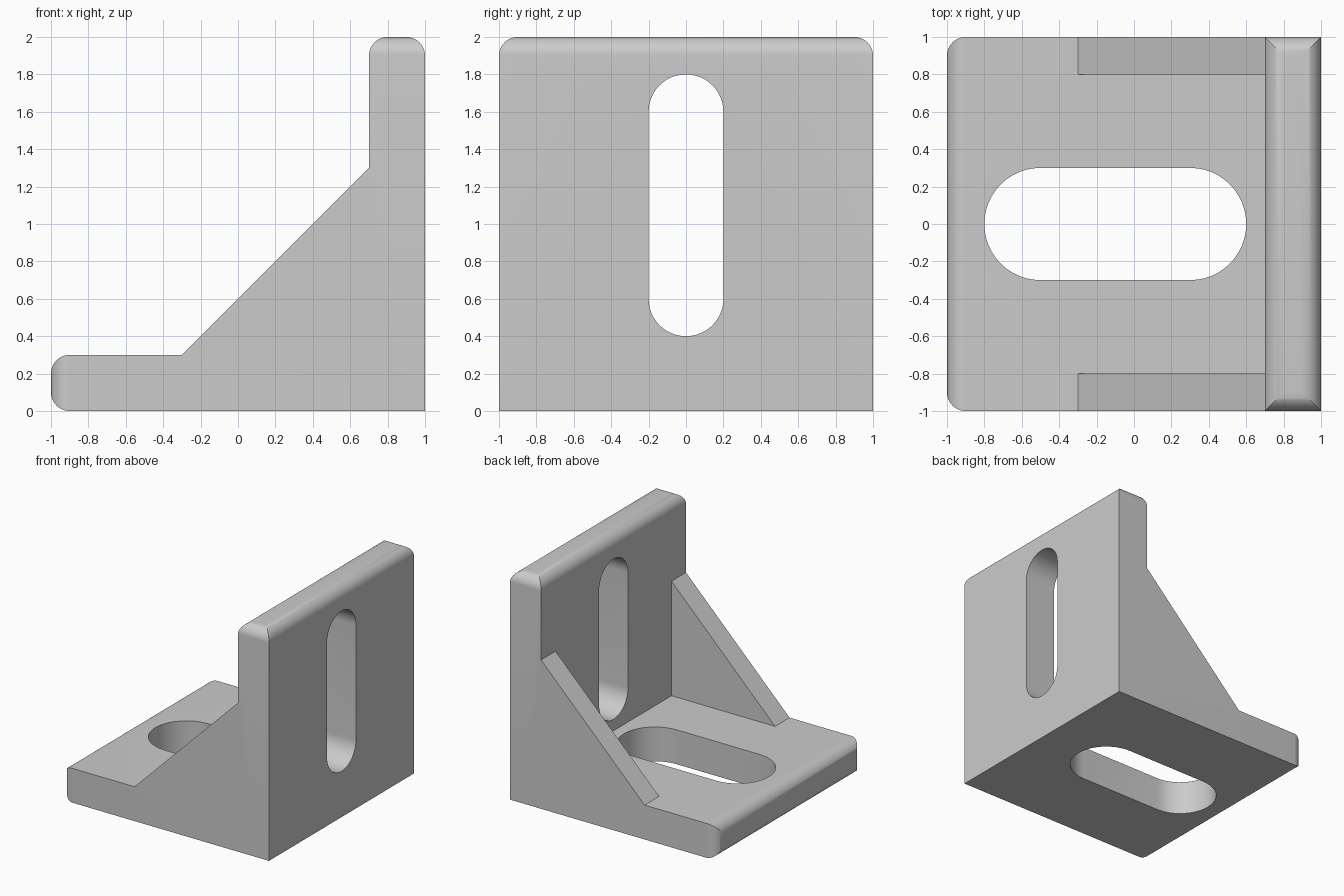
import bpy, bmesh
from math import cos, sin, pi, radians
from mathutils import Vector

cube = bpy.data.objects.get("Cube")
if cube:
    bpy.data.objects.remove(cube, do_unlink=True)

WALL = 0.3       # plate thickness
ROUND = 0.1      # fillet radius

grey = bpy.data.materials.new("plain grey")
grey.use_nodes = True
colour = (0.6, 0.6, 0.6, 1)
grey.diffuse_color = colour
grey.node_tree.nodes["Principled BSDF"].inputs["Base Color"].default_value = colour


def prism(name, outline, depth, round_ends=False):
    """Extrude a closed 3D outline along depth, optionally rounding the plate ends."""
    bm = bmesh.new()
    face = bm.faces.new([bm.verts.new(p) for p in outline])
    extruded = bmesh.ops.extrude_face_region(bm, geom=[face], use_keep_orig=True)
    new_verts = [g for g in extruded["geom"] if isinstance(g, bmesh.types.BMVert)]
    bmesh.ops.translate(bm, verts=new_verts, vec=Vector(depth))
    bmesh.ops.recalc_face_normals(bm, faces=bm.faces[:])
    if round_ends:
        ends = [f for f in bm.faces
                if all(v.co.x < -0.99 for v in f.verts) or all(v.co.z > 1.99 for v in f.verts)]
        edges = list({e for f in ends for e in f.edges})
        bmesh.ops.bevel(bm, geom=edges, offset=ROUND, offset_type='OFFSET',
                        segments=10, profile=0.5, affect='EDGES', clamp_overlap=True)
    mesh = bpy.data.meshes.new(name)
    bm.to_mesh(mesh)
    bm.free()
    mesh.materials.append(grey)
    obj = bpy.data.objects.new(name, mesh)
    bpy.context.collection.objects.link(obj)
    return obj


def capsule(start, end, radius, steps=24):
    """2D slot outline running along its first axis."""
    points = []
    for centre, turn in ((end, -pi / 2), (start, pi / 2)):
        for i in range(steps + 1):
            a = turn + pi * i / steps
            points.append((centre + radius * cos(a), radius * sin(a)))
    return points


# L-shaped body: base plate and upright plate with rounded free ends
profile = [(-1, 0), (1, 0), (1, 2), (1 - WALL, 2), (1 - WALL, WALL), (-1, WALL)]
bracket = prism("angle_bracket", [(x, -1, z) for x, z in profile], (0, 2, 0), True)

# Triangular side gussets, sunk a little into both plates
gusset = [(-0.3, WALL), (0.85, 0.15), (1 - WALL, 1.3)]
tools = []
for side, y in (("right", -1), ("left", 0.8)):
    depth = 0.2
    start = y if y < 0 else 1
    tools.append((prism(side + "_gusset", [(x, start, z) for x, z in gusset],
                        (0, depth if y < 0 else -depth, 0)), 'UNION'))

# Slots through the base and the upright
base_slot = [(u, v, -0.1) for u, v in capsule(-0.5, 0.3, 0.3)]
wall_slot = [(0.6, v, u) for u, v in capsule(0.6, 1.6, 0.2)]
tools.append((prism("base_slot_cutter", base_slot, (0, 0, 0.5)), 'DIFFERENCE'))
tools.append((prism("upright_slot_cutter", wall_slot, (0.5, 0, 0)), 'DIFFERENCE'))

# Combine everything into one solid
bpy.ops.object.select_all(action='DESELECT')
bracket.select_set(True)
bpy.context.view_layer.objects.active = bracket
for tool, operation in tools:
    mod = bracket.modifiers.new(tool.name, 'BOOLEAN')
    mod.operation = operation
    mod.solver = 'EXACT'
    mod.object = tool
    bpy.ops.object.modifier_apply(modifier=mod.name)
    bpy.data.objects.remove(tool, do_unlink=True)

bpy.ops.object.shade_smooth_by_angle(angle=radians(30))
